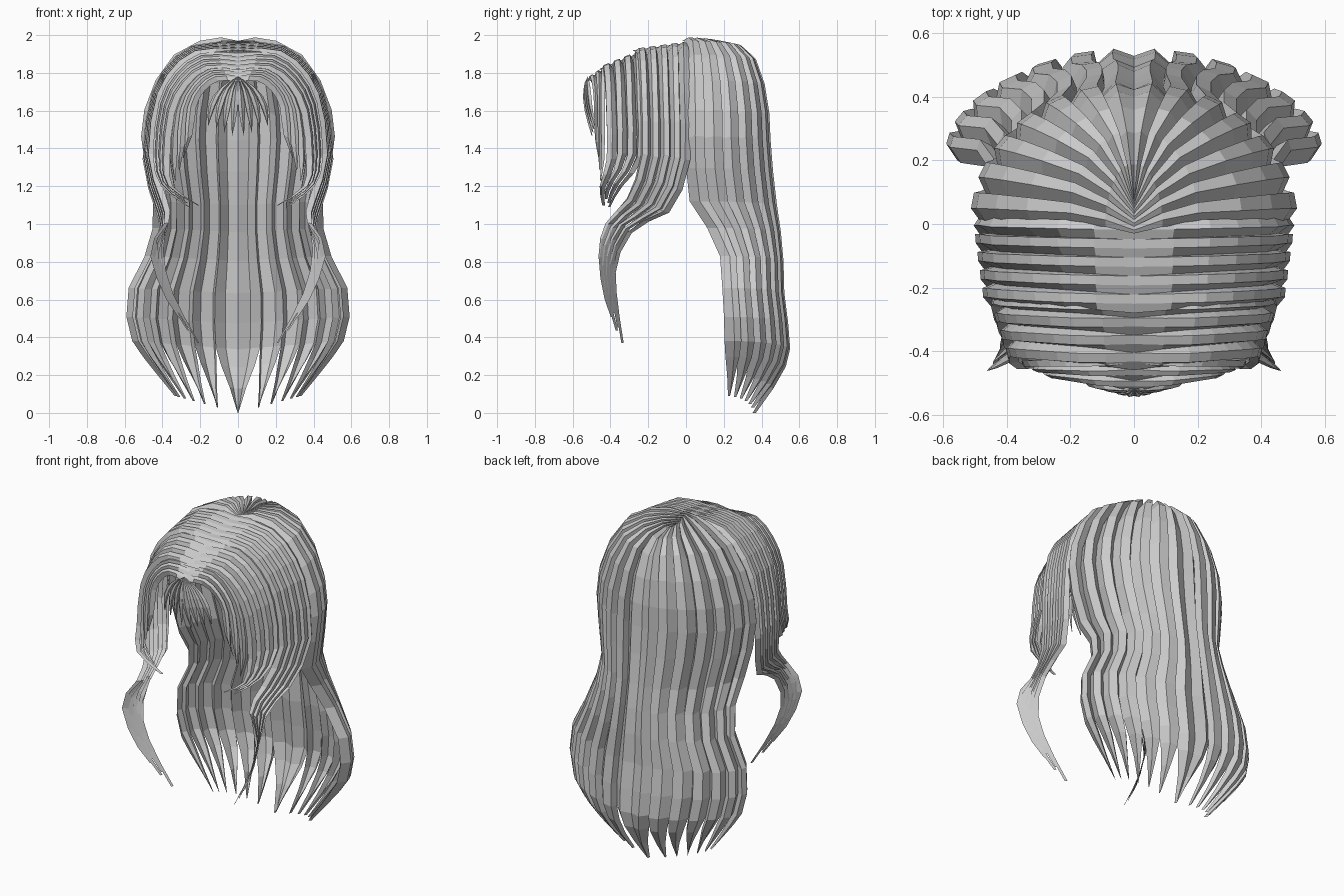
import bpy
from math import sin, cos, pi
from mathutils import Vector

if "Cube" in bpy.data.objects:
    bpy.data.objects.remove(bpy.data.objects["Cube"])


def spline(pts, f):
    # Catmull-Rom through pts, f in 0..1
    n = len(pts) - 1
    s = min(max(f, 0), 1) * n
    i = min(int(s), n - 1)
    t = s - i
    b, c = pts[i], pts[i + 1]
    a = pts[i - 1] if i > 0 else b * 2 - c
    d = pts[i + 2] if i + 2 <= n else c * 2 - b
    return 0.5 * (b * 2 + (c - a) * t + (a * 2 - b * 5 + c * 4 - d) * t * t
                  + (b * 3 - a - c * 3 + d) * t ** 3)


def arch(y0, y1, top, width, spring, tail):
    # Strand from the centre parting over the head down to its side, then a free tail
    pts = []
    for i in range(5):
        a = i / 4 * pi / 2
        dip = 0.02 if i == 0 else 0
        pts.append(Vector((width * sin(a) ** 0.85, y0 + (y1 - y0) * sin(a),
                           spring + (top - spring) * max(0, cos(a)) ** 0.75 - dip)))
    return pts + [Vector(p) for p in tail]


def sheet(name, guides, locks, rows, taper, step=0.025, first_tip=0.5, stagger=0.0):
    # Stepped locks lofted across guide strands, each narrowing to a tip; mirrored
    verts, faces = [], []
    w = 1 / locks
    for k in range(locks):
        u0 = k * w
        tip = u0 + w * (first_tip if k == 0 else 0.5)
        base = len(verts)
        for r in range(rows + 1):
            f = r / rows
            t = f * (1 - stagger * (k % 3) / 2 * f * f)
            q = max(0, (f - taper) / (1 - taper)) ** 1.4
            strand = [spline(g, t) for g in guides]
            # a step wall, then two faces across the lock
            for c, (across, height) in enumerate(((0, -.5), (0, .7), (.5, .75), (1, -.5))):
                u = u0 + w * across
                p = spline(strand, u + (tip - u) * q * 0.97)
                out = Vector((p.x, p.y, max(0, p.z - 1.35))).normalized()
                lift = height * step * sin(pi * min(t * 2.5, 0.5)) * (1 - 0.6 * q)
                if k == 0 and c < 2:
                    lift = 0
                p = p + out * lift
                p.x = 0 if r == 0 else max(0, p.x)
                verts.append(p)
        for r in range(rows):
            for c in range(1 if k == 0 else 0, 3):
                a = base + r * 4 + c
                faces.append((a, a + 4, a + 5, a + 1))
    me = bpy.data.meshes.new(name)
    me.from_pydata(verts, [], faces)
    ob = bpy.data.objects.new(name, me)
    bpy.context.collection.objects.link(ob)
    m = ob.modifiers.new("mirror", 'MIRROR')
    m.use_clip = True
    m.merge_threshold = 0.0005


# Long back hair: per level the height, back depth, half width and side depth
levels = [(1.94, .07, 0, -.03), (1.94, .25, .15, 0), (1.83, .37, .35, 0), (1.6, .42, .47, 0),
          (1.38, .43, .49, 0), (1.1, .46, .43, .02), (.87, .49, .45, .17), (.6, .5, .57, .2),
          (.36, .53, .55, .21), (.2, .49, .46, .21), (0, .36, .33, .21)]
back = []
for g in range(7):
    a = g / 6 * pi / 2
    back.append([Vector((w * sin(a), s + (d - s) * cos(a),
                         z + sin(a) * (.09 * (i / 10) ** 4 + .03 * (1 - i / 10))))
                 for i, (z, d, w, s) in enumerate(levels)])
sheet("back_hair", back, 7, 16, .83, .035, 0.0)

# Side hair sweeping forward into the long side locks
side_rear = arch(.01, .02, 1.98, .485, 1.32,
                 [(.42, -.08, 1.07), (.4, -.26, .98), (.39, -.36, .8), (.33, -.36, .6), (.2, -.33, .36)])
side_front = arch(-.28, -.25, 1.94, .45, 1.35,
                  [(.39, -.32, 1.14), (.37, -.42, 1.02), (.46, -.46, .87), (.4, -.44, .65), (.29, -.38, .47)])
sheet("side_lock", [side_rear, side_front], 5, 16, .6, .03, .5, .06)

# Curtain fringe framing the face
sheet("curtain_fringe", [
    arch(-.24, -.22, 1.93, .44, 1.36, [(.4, -.33, 1.2), (.27, -.4, 1.09)]),
    arch(-.46, -.43, 1.84, .37, 1.34, [(.35, -.46, 1.2), (.2, -.44, 1.1)])], 4, 12, .65, .03, .5, .06)

# Shorter fringe layer in front of it
sheet("short_fringe", [
    arch(-.42, -.43, 1.85, .36, 1.33, [(.34, -.45, 1.2)]),
    arch(-.53, -.48, 1.78, .24, 1.48, [(.28, -.46, 1.38)])], 3, 10, .65, .02)

# Small bangs fanning over the forehead
inner = [(0, -.52, 1.78), (0, -.54, 1.7), (0, -.535, 1.6), (.01, -.5, 1.46)]
outer = [(0, -.52, 1.78), (.1, -.51, 1.72), (.16, -.5, 1.63), (.18, -.48, 1.53)]
sheet("bangs", [[Vector(p) for p in g] for g in (inner, outer)], 4, 6, .55, .012)
